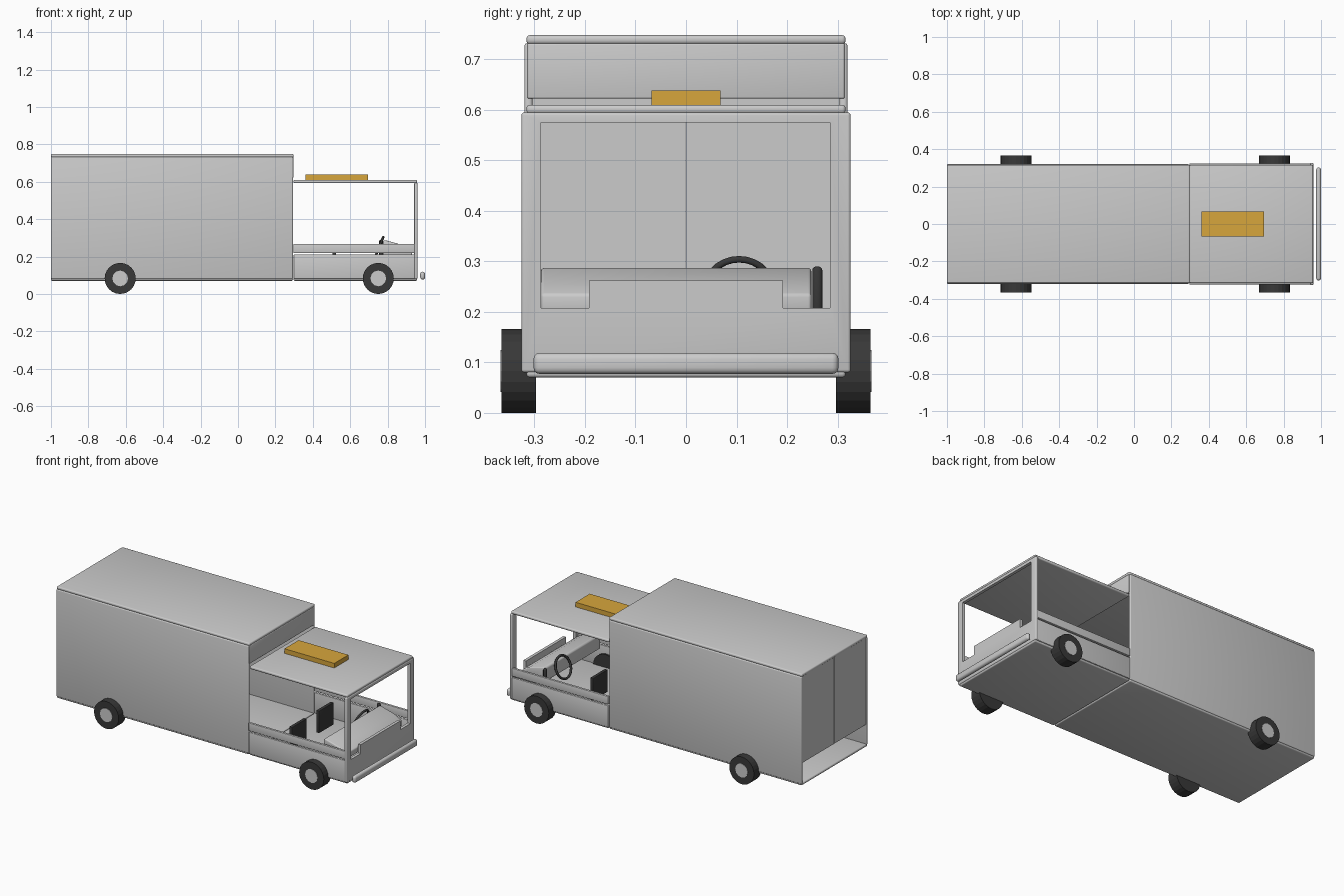
import bpy, bmesh, math
from mathutils import Vector, Matrix

if "Cube" in bpy.data.objects:
    bpy.data.objects.remove(bpy.data.objects["Cube"])


def material(name, rgb):
    m = bpy.data.materials.new(name)
    m.diffuse_color = (*rgb, 1)
    m.use_nodes = True
    m.node_tree.nodes["Principled BSDF"].inputs["Base Color"].default_value = m.diffuse_color
    return m


GREY = material("body_grey", (0.60, 0.60, 0.60))
DARK = material("rubber_dark", (0.04, 0.04, 0.04))
AMBER = material("amber", (0.68, 0.38, 0.045))


def finish(name, bm, mat, bevel=0.0, segments=3):
    bmesh.ops.recalc_face_normals(bm, faces=bm.faces)
    me = bpy.data.meshes.new(name)
    bm.to_mesh(me)
    bm.free()
    ob = bpy.data.objects.new(name, me)
    bpy.context.collection.objects.link(ob)
    me.materials.append(mat)
    if bevel:
        mod = ob.modifiers.new("round", 'BEVEL')
        mod.width, mod.segments, mod.limit_method = bevel, segments, 'ANGLE'
    bpy.ops.object.select_all(action='DESELECT')
    ob.select_set(True)
    bpy.context.view_layer.objects.active = ob
    if bevel:
        bpy.ops.object.modifier_apply(modifier="round")
        bpy.ops.object.shade_smooth_by_angle(angle=math.radians(35))
    return ob


def box(name, x, y, z, mat=GREY, bevel=0.0):
    bm = bmesh.new()
    size = [b - a for a, b in (x, y, z)]
    mid = [(a + b) / 2 for a, b in (x, y, z)]
    bmesh.ops.create_cube(bm, size=1, matrix=Matrix.Translation(mid) @ Matrix.Diagonal((*size, 1)))
    return finish(name, bm, mat, bevel)


def prism(name, points, offset, mat=GREY, bevel=0.0):
    """Extrude a closed outline of 3D points along an offset."""
    bm = bmesh.new()
    face = bm.faces.new([bm.verts.new(p) for p in points])
    top = bmesh.ops.extrude_face_region(bm, geom=[face])["geom"]
    bmesh.ops.translate(bm, vec=offset, verts=[v for v in top if isinstance(v, bmesh.types.BMVert)])
    return finish(name, bm, mat, bevel)


# Cargo box: rounded slabs, open to the cab
box("cargo_roof", (-1, 0.298), (-0.316, 0.316), (0.73, 0.748), bevel=0.007)
box("cargo_floor", (-1, 0.293), (-0.316, 0.316), (0.07, 0.087), bevel=0.007)
box("cargo_header", (0.283, 0.298), (-0.314, 0.314), (0.622, 0.732), bevel=0.004)
for side, label in ((-1, "right"), (1, "left")):
    ys = sorted((side * 0.304, side * 0.320))
    box("cargo_wall_" + label, (-1, 0.294), ys, (0.08, 0.732), bevel=0.006)
    # Rear doors stop above the floor
    box("rear_door_" + label, (-0.997, -0.985), sorted((side * 0.001, side * 0.304)), (0.205, 0.732))
    # Cab side: lower panel and waist rail with a narrow slot
    yc = sorted((side * 0.308, side * 0.323))
    box("cab_side_" + label, (0.297, 0.950), yc, (0.08, 0.211), bevel=0.004)
    box("waist_rail_" + label, (0.297, 0.950), yc, (0.219, 0.268), bevel=0.003)

# Cab roof and floor
box("cab_roof", (0.297, 0.957), (-0.316, 0.316), (0.592, 0.61), bevel=0.007)
box("cab_floor", (0.297, 0.957), (-0.316, 0.316), (0.07, 0.087), bevel=0.007)

# Cab front with a stepped windscreen opening
front = box("cab_front", (0.942, 0.960), (-0.326, 0.326), (0.08, 0.595), bevel=0.006)
outline = [(-0.287, 0.208), (-0.192, 0.208), (-0.192, 0.262), (0.192, 0.262),
           (0.192, 0.208), (0.285, 0.208), (0.285, 0.575), (-0.287, 0.575)]
cutter = prism("windscreen_cutter", [(0.9, y, z) for y, z in outline], (0.1, 0, 0))
cut = front.modifiers.new("opening", 'BOOLEAN')
cut.operation, cut.object, cut.solver = 'DIFFERENCE', cutter, 'EXACT'
bpy.context.view_layer.objects.active = front
bpy.ops.object.modifier_apply(modifier="opening")
bpy.data.objects.remove(cutter)

# Bumper, roof beacon
box("bumper", (0.974, 1.0), (-0.302, 0.302), (0.077, 0.119), bevel=0.0125)
box("roof_beacon", (0.36, 0.695), (-0.068, 0.068), (0.61, 0.638), AMBER)

# Dashboard with a forward-sloping top
profile = [(0.775, 0.20), (0.93, 0.20), (0.93, 0.235), (0.88, 0.262), (0.785, 0.288), (0.775, 0.28)]
prism("dashboard", [(x, -0.287, z) for x, z in profile], (0, 0.535, 0), bevel=0.006)
box("side_lever", (0.755, 0.775), (0.25, 0.27), (0.20, 0.29), DARK, bevel=0.008)

# Steering wheel and column
bpy.ops.mesh.primitive_torus_add(major_radius=0.066, minor_radius=0.007, major_segments=28,
                                 minor_segments=8, location=(0.752, 0.105, 0.243),
                                 rotation=(0, math.radians(-68 + 180), 0))
wheel = bpy.context.object
wheel.name = "steering_wheel"
wheel.data.materials.append(DARK)
bpy.ops.object.shade_smooth()

# Seat backs
for y, label in ((-0.16, "passenger"), (0.10, "driver")):
    box("seat_back_" + label, (0.505, 0.525), (y - 0.07, y + 0.07), (0.13, 0.265), DARK, bevel=0.003)


def disc(name, x, y, radius, depth, sides, mat, bevel=0.0):
    bm = bmesh.new()
    m = Matrix.Translation((x, y, 0.083)) @ Matrix.Rotation(math.pi / 2, 4, 'X')
    bmesh.ops.create_cone(bm, cap_ends=True, segments=sides, radius1=radius, radius2=radius,
                          depth=depth, matrix=m)
    return finish(name, bm, mat, bevel, 1)


# Wheels and hubs
for x, end in ((-0.63, "rear"), (0.75, "front")):
    for side, label in ((-1, "right"), (1, "left")):
        disc(f"{end}_tyre_{label}", x, side * 0.331, 0.083, 0.068, 24, DARK)
        disc(f"{end}_hub_{label}", x, side * 0.364, 0.042, 0.006, 12, GREY)
